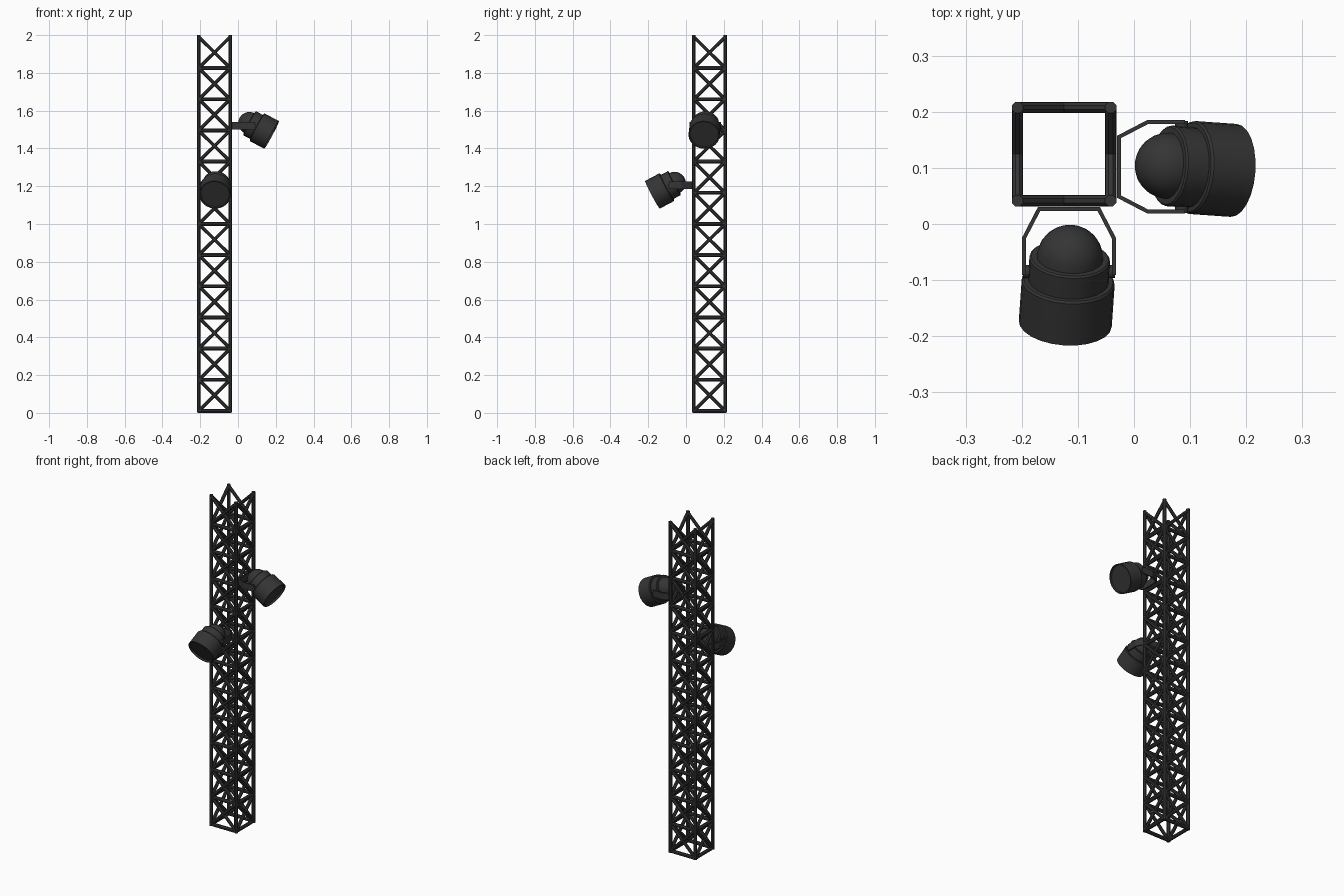
import bpy, bmesh
from math import radians, sin, cos, pi
from mathutils import Vector, Matrix

if "Cube" in bpy.data.objects:
    bpy.data.objects.remove(bpy.data.objects["Cube"])

dark = bpy.data.materials.new("dark_metal")
dark.diffuse_color = (0.035, 0.035, 0.035, 1)
dark.use_nodes = True
dark.node_tree.nodes["Principled BSDF"].inputs["Base Color"].default_value = dark.diffuse_color


def finish(name, bm, matrix=Matrix(), smooth=False):
    bmesh.ops.recalc_face_normals(bm, faces=bm.faces)
    mesh = bpy.data.meshes.new(name)
    bm.to_mesh(mesh)
    bm.free()
    mesh.materials.append(dark)
    obj = bpy.data.objects.new(name, mesh)
    bpy.context.collection.objects.link(obj)
    obj.matrix_world = matrix
    if smooth:
        bpy.ops.object.select_all(action='DESELECT')
        obj.select_set(True)
        bpy.context.view_layer.objects.active = obj
        bpy.ops.object.shade_smooth_by_angle(angle=radians(35))
    return obj


def bar(bm, a, b, r, sides=8):
    a, b = Vector(a), Vector(b)
    d = b - a
    m = (Matrix.Translation((a + b) / 2) @ d.to_track_quat('Z', 'Y').to_matrix().to_4x4()
         @ Matrix.Rotation(pi / sides, 4, 'Z'))
    bmesh.ops.create_cone(bm, cap_ends=True, segments=sides, radius1=r, radius2=r,
                          depth=d.length, matrix=m)


# Truss tower: posts, horizontal rungs and crossed braces on four sides
H, R, BAYS, STEP, Z0 = 0.083, 0.0108, 12, 0.165, 0.0105
posts, rungs, braces = bmesh.new(), bmesh.new(), bmesh.new()
for side in range(4):
    rot = Matrix.Rotation(side * pi / 2, 4, 'Z')

    def p(x, z):
        return rot @ Vector((x, -H, z))

    bar(posts, p(-H, 0.002), p(-H, 2.0), R)
    for i in range(BAYS):
        z = Z0 + i * STEP
        bar(rungs, p(-H, z), p(H, z), R)
        bar(braces, p(-H, z), p(H, z + STEP), R * 0.92)
        bar(braces, p(H, z), p(-H, z + STEP), R * 0.92)
tower = Matrix.Translation((-0.1245, 0.1245, 0))
finish("tower_posts", posts, tower, True)
finish("tower_rungs", rungs, tower, True)
finish("tower_braces", braces, tower, True)


def lathe(name, profile, matrix, steps=24):
    bm = bmesh.new()
    vs = [bm.verts.new((r, 0, z)) for r, z in profile]
    es = [bm.edges.new(e) for e in zip(vs, vs[1:])]
    bmesh.ops.spin(bm, geom=vs + es, axis=(0, 0, 1), cent=(0, 0, 0),
                   angle=2 * pi, steps=steps, use_duplicate=False)
    bmesh.ops.remove_doubles(bm, verts=bm.verts, dist=1e-5)
    return finish(name, bm, matrix, True)


# Lamp profile: dome, collar, barrel, recessed lens
DOME = [(0.059 * sin(k * pi / 14), -0.028 - 0.059 * cos(k * pi / 14)) for k in range(8)]
BODY = DOME + [(0.069, -0.028), (0.072, -0.025), (0.072, 0.017), (0.080, 0.017),
               (0.083, 0.021), (0.083, 0.105), (0.077, 0.105), (0.075, 0.096), (0, 0.096)]


def lamp(name, pivot, turn):
    base = Matrix.Translation(pivot) @ Matrix.Rotation(turn, 4, 'Z')
    aim = Matrix.Rotation(radians(-4), 4, 'Z') @ Matrix.Rotation(radians(118), 4, 'X')
    lathe(name + "_body", BODY, base @ aim)
    # Bent yoke strip from the tower to both sides of the lamp
    half = [(0.080, -0.006), (0.080, 0.060), (0.053, 0.112)]
    path = half + [(-x, y) for x, y in reversed(half)]
    bm = bmesh.new()
    rows = [[bm.verts.new((x, y, z)) for z in (-0.02, 0.02)] for x, y in path]
    for a, b in zip(rows, rows[1:]):
        bm.faces.new((a[0], b[0], b[1], a[1]))
    yoke = finish(name + "_yoke", bm, base)
    mod = yoke.modifiers.new("thickness", 'SOLIDIFY')
    mod.thickness, mod.offset, mod.use_even_offset = 0.007, 0, True
    # Pivot bolts
    bm = bmesh.new()
    for s in (-1, 1):
        bar(bm, (s * 0.066, 0, 0), (s * 0.082, 0, 0), 0.012, 12)
    finish(name + "_pivots", bm, base, True)


lamp("lower_lamp", (-0.116, -0.085, 1.204), 0)
lamp("upper_lamp", (0.085, 0.102, 1.521), pi / 2)
